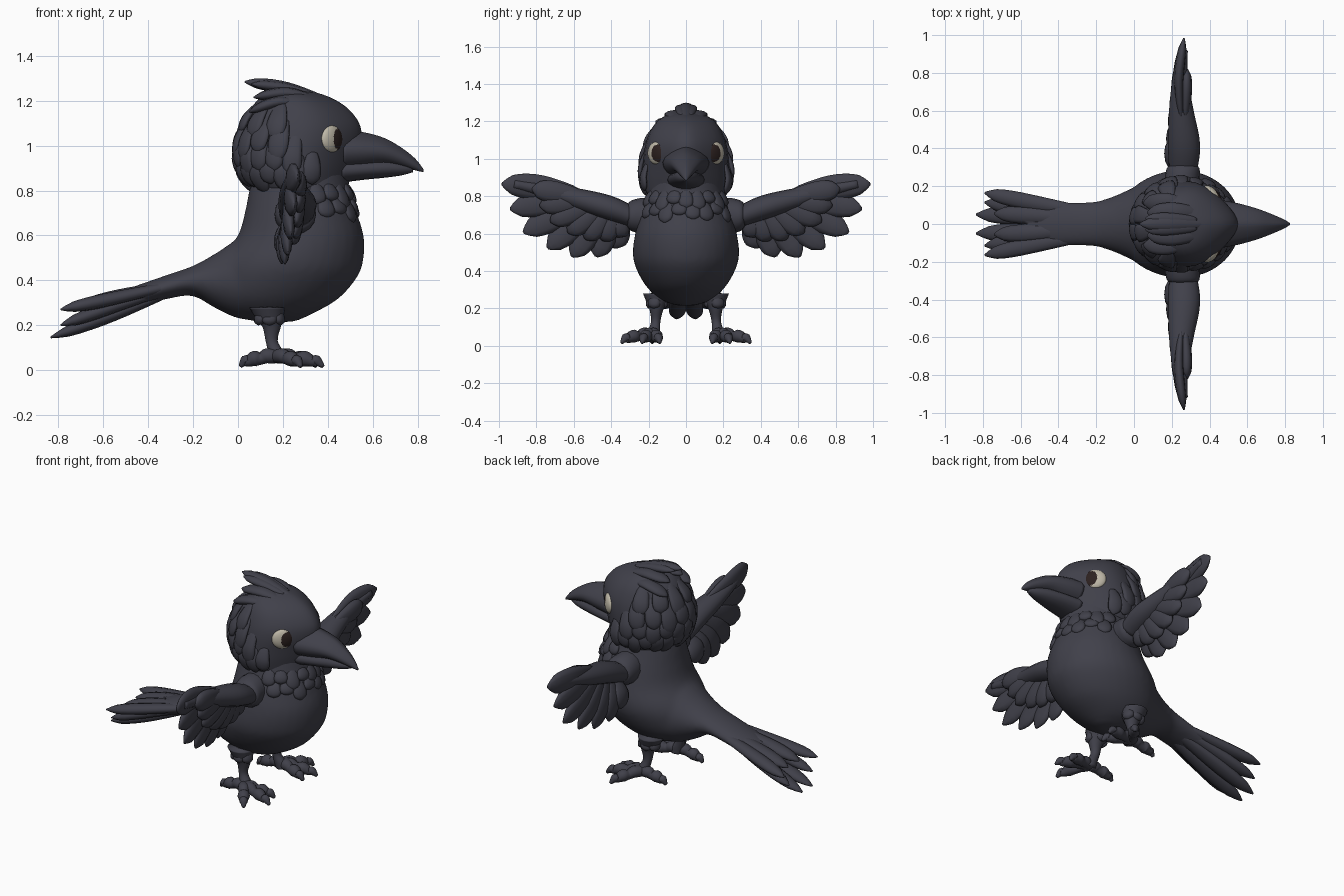
import bpy, bmesh, math
from mathutils import Vector

cube = bpy.data.objects.get("Cube")
if cube:
    bpy.data.objects.remove(cube, do_unlink=True)

X, Y, Z = Vector((1, 0, 0)), Vector((0, 1, 0)), Vector((0, 0, 1))


def material(name, rgb):
    m = bpy.data.materials.new(name)
    m.use_nodes = True
    m.diffuse_color = (*rgb, 1)
    bsdf = next(n for n in m.node_tree.nodes if n.type == 'BSDF_PRINCIPLED')
    bsdf.inputs["Base Color"].default_value = (*rgb, 1)
    bsdf.inputs["Roughness"].default_value = 0.8
    return m


plumage = material("charcoal plumage", (0.052, 0.052, 0.069))
eye_white = material("eye cream", (0.52, 0.48, 0.39))
eye_dark = material("pupil brown", (0.025, 0.015, 0.014))


def spline(keys, steps):
    """Catmull-Rom interpolation through tuples of any length."""
    out = []
    for i in range(len(keys) - 1):
        p0, p1, p2 = keys[max(i - 1, 0)], keys[i], keys[i + 1]
        p3 = keys[min(i + 2, len(keys) - 1)]
        for s in range(steps):
            t = s / steps
            out.append([b + 0.5 * t * (c - a + t * (2*a - 5*b + 4*c - d + t * (3*(b - c) + d - a)))
                        for a, b, c, d in zip(p0, p1, p2, p3)])
    return out + [list(keys[-1])]


def sweep(bm, keys, hint, axis=None, steps=4, n=16, taper=0):
    """Elliptical sections along a path; each key is x, y, z, half width, half height."""
    st = spline(keys, steps)
    rings = []
    for i, (x, y, z, a, b) in enumerate(st):
        tan = axis or (Vector(st[min(i + 1, len(st) - 1)][:3]) - Vector(st[max(i - 1, 0)][:3])).normalized()
        side = tan.cross(hint).normalized()
        up = side.cross(tan)
        a, b = max(a, 0.002), max(b, 0.002)
        ring = []
        for k in range(n):
            c, s = math.cos(math.tau * k / n), math.sin(math.tau * k / n)
            w = a * s * (1 - taper * max(0, c) ** 2)
            ring.append(bm.verts.new(Vector((x, y, z)) + side * w + up * (b * c)))
        rings.append(ring)
    for r, q in zip(rings, rings[1:]):
        for k in range(n):
            bm.faces.new((r[k], r[(k + 1) % n], q[(k + 1) % n], q[k]))
    bm.faces.new(rings[0])
    bm.faces.new(rings[-1])


def feather(bm, path, width, thick, hint):
    """Round-tipped feather along base, middle and tip points."""
    pts = spline([tuple(p) for p in path], 6 // (len(path) - 1))
    profile = [0.45, 0.7, 0.88, 1, 1, 0.78, 0.12]
    sweep(bm, [(*p, width * f, thick * f) for p, f in zip(pts, profile)], hint, steps=2, n=10)


def finish(name, bm, mirror=False, voxel=0, mats=(plumage,)):
    bmesh.ops.recalc_face_normals(bm, faces=bm.faces)
    me = bpy.data.meshes.new(name)
    bm.to_mesh(me)
    bm.free()
    for m in mats:
        me.materials.append(m)
    for p in me.polygons:
        p.use_smooth = True
    ob = bpy.data.objects.new(name, me)
    bpy.context.collection.objects.link(ob)
    if mirror:
        ob.modifiers.new("mirror", 'MIRROR').use_axis = (False, True, False)
    if voxel:
        r = ob.modifiers.new("blend", 'REMESH')
        r.mode, r.voxel_size, r.use_smooth_shade = 'VOXEL', voxel, True
        s = ob.modifiers.new("soften", 'SMOOTH')
        s.factor, s.iterations = 0.5, 6
    return ob


def upright(rows):  # z, back x, front x, half width
    return [((p + q) / 2, 0, z, w, (q - p) / 2) for z, p, q, w in rows]


def lengthwise(rows):  # x, bottom z, top z, half width
    return [(x, 0, (p + q) / 2, w, (q - p) / 2) for x, p, q, w in rows]


# Body: torso blended into the tail root
torso = upright([(.215, .08, .25, .05), (.25, -.02, .33, .14), (.32, -.1, .45, .215),
                 (.42, -.1, .535, .27), (.5, -.07, .56, .285), (.6, 0, .56, .272),
                 (.7, .03, .53, .245), (.8, .05, .5, .21), (.92, .08, .48, .18)])
bm = bmesh.new()
sweep(bm, torso, X, Z, n=32)
sweep(bm, lengthwise([(.1, .22, .62, .23), (0, .23, .585, .195), (-.1, .275, .52, .15),
                      (-.2, .33, .465, .12), (-.3, .32, .43, .115), (-.4, .295, .395, .115),
                      (-.5, .26, .36, .11), (-.6, .24, .32, .09)]), Z, -X, n=24)
finish("body", bm, voxel=.016)

# Head
head = upright([(.75, .13, .42, .13), (.8, .07, .48, .2), (.87, .02, .505, .226), (.95, 0, .53, .23),
                (1.03, .01, .55, .225), (1.1, .03, .54, .21), (1.17, .06, .485, .178),
                (1.22, .11, .4, .128), (1.245, .18, .31, .06)])
bm = bmesh.new()
sweep(bm, head, X, Z, n=32, taper=.4)
finish("head", bm)


def on_surface(rows, z, ang, out):
    """Point at height z on a lofted part, ang measured from the beak side."""
    x, _, _, w, d = min(spline(rows, 12), key=lambda r: abs(r[2] - z))
    return Vector((x + (d + out) * math.cos(ang), (w + out) * math.sin(ang), z))


# Overlapping feather rows around the back and sides of the head, then the chest
def ruff(bm, rows, top, low, lift, start, end, count, width):
    for i in range(count):
        ang = math.radians(start + (end - start) * i / (count - 1))
        drop = low + .022 * math.sin(i * 2.4)
        a = on_surface(rows, top, ang, -.012)
        c = on_surface(rows, drop, ang, lift)
        b = on_surface(rows, (top + drop) / 2, ang, lift * .7)
        feather(bm, (a, b, c), width, .016, Vector((math.cos(ang), math.sin(ang), .2)))


bm = bmesh.new()
ruff(bm, head, .97, .81, .012, 75, 285, 15, .043)
ruff(bm, head, 1.05, .88, .016, 95, 265, 11, .045)
ruff(bm, head, 1.13, .95, .02, 110, 250, 8, .048)
ruff(bm, head, 1.19, 1.04, .014, 115, 245, 6, .048)
finish("head_feathers", bm)
bm = bmesh.new()
ruff(bm, torso, .83, .74, 0, -70, 70, 9, .04)
ruff(bm, torso, .77, .68, -.003, -62, 62, 8, .042)
finish("chest_feathers", bm)

# Crest sweeping back over the crown
bm = bmesh.new()
for s in (-1, 1):
    feather(bm, ((.36, .05*s, 1.2), (.22, .065*s, 1.235), (.07, .06*s, 1.215)), .05, .025, Z)
    feather(bm, ((.3, .09*s, 1.18), (.18, .115*s, 1.195), (.05, .11*s, 1.15)), .05, .025, Z)
    feather(bm, ((.33, .02*s, 1.23), (.2, .025*s, 1.26), (.06, .03*s, 1.275)), .035, .022, Z)
feather(bm, ((.42, 0, 1.19), (.22, 0, 1.255), (.03, 0, 1.285)), .04, .028, Z)
finish("crest", bm)

# Beak
bm = bmesh.new()
sweep(bm, lengthwise([(.47, .89, 1.07, .125), (.55, .9, 1.062, .11), (.65, .915, 1.035, .082),
                      (.73, .905, .99, .052), (.79, .89, .942, .026), (.826, .882, .896, .005)]),
      Z, X, n=20, taper=.45)
finish("upper_beak", bm)
bm = bmesh.new()
sweep(bm, lengthwise([(.46, .835, .94, .1), (.56, .848, .94, .085), (.66, .858, .94, .062),
                      (.73, .868, .925, .038), (.78, .882, .908, .012)]), Z, X)
finish("lower_beak", bm)

# Eyes: flattened balls with the pupil set towards the beak
bm = bmesh.new()
bmesh.ops.create_uvsphere(bm, u_segments=48, v_segments=32, radius=1)
out, along = Vector((.7, .714, 0)), Vector((.714, -.7, 0))
for f in bm.faces:
    c = f.calc_center_median()
    f.material_index = int(c.z > 0 and math.hypot((c.x - .4) / .6, c.y / .78) < 1)
for v in bm.verts:
    v.co = Vector((.418, .158, 1.03)) + along * (v.co.x * .062) + Z * (v.co.y * .06) + out * (v.co.z * .026)
finish("eyes", bm, mirror=True, mats=(eye_white, eye_dark))

# Tail fan
bm = bmesh.new()
for mid, tip, w in [((-.55, .115, .32), (-.79, .165, .27), .044), ((-.55, .08, .285), (-.79, .115, .2), .045),
                    ((-.55, .04, .25), (-.835, .05, .145), .05), ((-.53, .045, .33), (-.74, .055, .275), .048)]:
    feather(bm, ((-.22, mid[1] * .5, .36 + mid[2] * .1), mid, tip), w, .03, Z)
finish("tail_feathers", bm, mirror=True)

# Shoulders
bm = bmesh.new()
sweep(bm, [(.255, .17, .69, .09, .1), (.255, .24, .695, .092, .095), (.26, .295, .695, .086, .08),
           (.26, .315, .695, .06, .055)], Z, Y)
finish("shoulders", bm, mirror=True)

# Wings: leading arm, flight feathers and a shorter covering row
bm = bmesh.new()
sweep(bm, [(.26, .29, .69, .075, .055), (.265, .42, .74, .085, .065), (.25, .6, .79, .065, .055),
           (.245, .78, .835, .04, .035), (.26, .92, .865, .025, .025)], Z)
tips = [(.985, .865), (.94, .73), (.87, .605), (.74, .52), (.61, .475), (.48, .475), (.38, .52)]
for i, (y, z) in enumerate(tips):
    base = Vector((.25, .56 - .035 * i, .8 - .02 * i))
    tip = Vector((.265 - .014 * i, y, z))
    mid = base.lerp(tip, .5) + Vector((-.02, 0, .012))
    feather(bm, (base, mid, tip), .07, .027, X)
    short = base.lerp(tip, .62) + X * .02
    feather(bm, (base + X * .02, base.lerp(short, .5) + X * .012, short), .06, .03, X)
finish("wings", bm, mirror=True)

# Legs with feathered thighs
bm = bmesh.new()
sweep(bm, [(.13, .15, .28, .08, .08), (.14, .155, .23, .055, .06), (.15, .158, .19, .036, .04),
           (.15, .162, .13, .025, .027), (.17, .17, .08, .032, .035), (.18, .175, .04, .035, .035)], X, Z)
for dx, dy in [(.05, .02), (-.05, .02), (0, .045), (0, -.04)]:
    feather(bm, ((.14 + dx * .7, .15 + dy * .6, .28), (.14 + dx, .155 + dy, .2)), .035, .022, Vector((dx, dy, 0)))
finish("legs", bm, mirror=True)

# Feet: three knobbly front toes, one back toe, each ending in a claw
bm = bmesh.new()
ankle = Vector((.17, .185, .06))
for tip in [(.35, .14, .025), (.38, .235, .025), (.28, .345, .025), (.01, .18, .025)]:
    tip = Vector(tip)
    keys = []
    for f, r, h in [(0, .03, 0), (.25, .034, .012), (.42, .027, .006), (.6, .035, .012),
                    (.78, .024, .006), (.86, .024, .012), (1, .008, -.01)]:
        p = ankle.lerp(tip, f)
        keys.append((p.x, p.y, p.z + h, r, r))
    sweep(bm, keys, Z, n=12)
finish("feet", bm, mirror=True)
